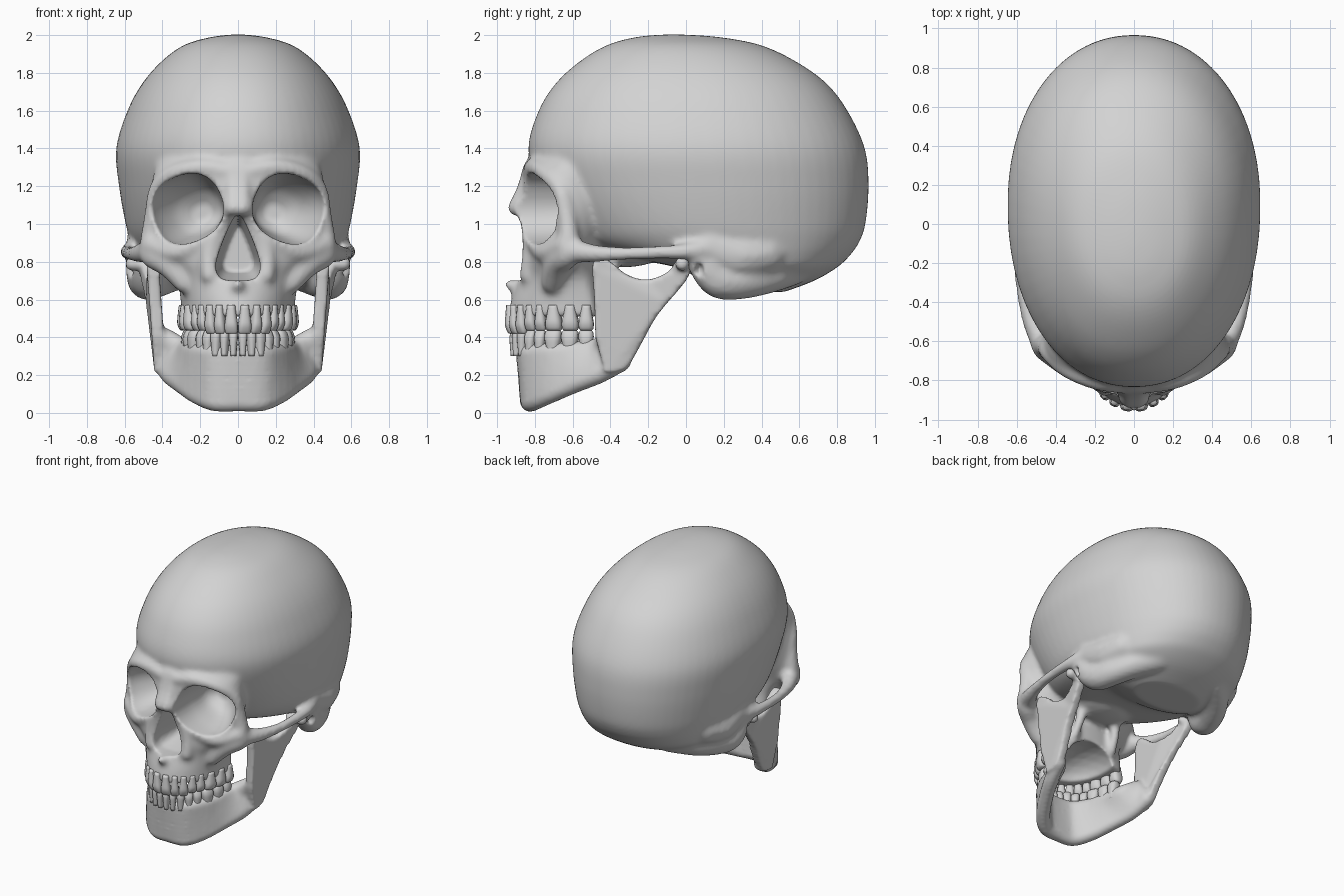
import bpy, bmesh, math
from mathutils import Vector, Matrix

cube = bpy.data.objects.get("Cube")
if cube:
    bpy.data.objects.remove(cube)

bone = bpy.data.materials.new("bone grey")
bone.use_nodes = True
bone.diffuse_color = (0.65, 0.65, 0.65, 1)
bone.node_tree.nodes["Principled BSDF"].inputs["Base Color"].default_value = (0.65, 0.65, 0.65, 1)


# ---- helpers ----
def spline(points, n=6):
    """Smooth curve through tuples of any length."""
    p = [Vector(q) for q in [points[0], *points, points[-1]]]
    out = []
    for a, b, c, d in zip(p, p[1:], p[2:], p[3:]):
        for i in range(n):
            t = i / n
            out.append(0.5 * (2 * b + (c - a) * t + (2 * a - 5 * b + 4 * c - d) * t ** 2
                              + (3 * b - a - 3 * c + d) * t ** 3))
    return out + [p[-1]]


def power(v, n):
    return math.copysign(abs(v) ** (2 / n), v)


def circle(count, n):
    """Unit superellipse points."""
    angles = [2 * math.pi * (k + 0.5) / count for k in range(count)]
    return [(power(math.cos(a), n), power(math.sin(a), n)) for a in angles]


def loft(bm, rings):
    loops = [[bm.verts.new(p) for p in ring] for ring in rings]
    for lo, hi in zip(loops, loops[1:]):
        for k in range(len(lo)):
            j = (k + 1) % len(lo)
            bm.faces.new((lo[k], lo[j], hi[j], hi[k]))
    bm.faces.new(loops[0][::-1])
    bm.faces.new(loops[-1])


def stack(bm, levels, n):
    """Horizontal ovals: height, front, middle, back, half width."""
    rings = []
    for z, front, mid, back, half in spline(levels):
        rings.append([(half * c, mid + (back - mid if s > 0 else mid - front) * s, z)
                      for c, s in circle(64, n)])
    loft(bm, rings)


def blob(bm, centre, size, mirror=True, detail=3):
    for side in (1, -1) if mirror else (1,):
        place = Matrix.Translation((side * centre[0], centre[1], centre[2]))
        bmesh.ops.create_icosphere(bm, subdivisions=detail, radius=1,
                                   matrix=place @ Matrix.Diagonal((*size, 1)))


def chain(bm, points, mirror=True):
    """Rounded rod through (x, y, z, radius) points."""
    for x, y, z, r in spline(points, 10):
        blob(bm, (x, y, z), (r, r, r), mirror, 2)


def make(name, bm):
    bmesh.ops.recalc_face_normals(bm, faces=bm.faces[:])
    mesh = bpy.data.meshes.new(name)
    bm.to_mesh(mesh)
    bm.free()
    ob = bpy.data.objects.new(name, mesh)
    bpy.context.collection.objects.link(ob)
    mesh.materials.append(bone)
    mesh.shade_smooth()
    return ob


def fuse(ob, voxel, rounds):
    remesh = ob.modifiers.new("Fuse", 'REMESH')
    remesh.mode = 'VOXEL'
    remesh.voxel_size = voxel
    smooth = ob.modifiers.new("Soften", 'SMOOTH')
    smooth.factor = 0.5
    smooth.iterations = rounds


def bake(ob):
    bpy.context.view_layer.update()
    graph = bpy.context.evaluated_depsgraph_get()
    mesh = bpy.data.meshes.new_from_object(ob.evaluated_get(graph))
    ob.modifiers.clear()
    ob.data = mesh
    mesh.materials.clear()
    mesh.materials.append(bone)
    mesh.shade_smooth()


# ---- cranium: braincase, face block, ridges and arches ----
bm = bmesh.new()
stack(bm, [(0.64, 0.2, 0.35, 0.52, 0.26), (0.7, 0.08, 0.34, 0.68, 0.4),
           (0.77, -0.05, 0.32, 0.8, 0.5), (0.83, -0.35, 0.25, 0.865, 0.54),
           (0.9, -0.56, 0.2, 0.915, 0.565), (1.0, -0.66, 0.15, 0.95, 0.595),
           (1.2, -0.78, 0.12, 0.967, 0.63), (1.4, -0.835, 0.09, 0.947, 0.645),
           (1.6, -0.78, 0.07, 0.855, 0.585), (1.75, -0.685, 0.05, 0.738, 0.503),
           (1.87, -0.55, 0.02, 0.565, 0.395), (1.95, -0.41, -0.02, 0.385, 0.28),
           (1.99, -0.26, -0.06, 0.17, 0.14), (2.003, -0.12, -0.06, -0.02, 0.03)], 2.12)
stack(bm, [(0.51, -0.94, -0.5, -0.44, 0.3), (0.6, -0.925, -0.52, -0.44, 0.305),
           (0.72, -0.885, -0.57, -0.44, 0.33), (0.82, -0.86, -0.62, -0.45, 0.41),
           (0.95, -0.855, -0.62, -0.4, 0.455), (1.1, -0.86, -0.62, -0.35, 0.465),
           (1.25, -0.86, -0.62, -0.35, 0.45), (1.33, -0.83, -0.6, -0.35, 0.42),
           (1.44, -0.76, -0.55, -0.35, 0.34)], 2)
blob(bm, (0, -0.33, 0.88), (0.24, 0.24, 0.11), False)
# mastoid ridge running back under the skull
chain(bm, [(0.52, 0.08, 0.8, 0.08), (0.49, 0.17, 0.705, 0.1), (0.45, 0.3, 0.7, 0.1),
           (0.37, 0.44, 0.73, 0.1), (0.25, 0.56, 0.77, 0.1)])
chain(bm, [(0.5, 0.12, 0.88, 0.1), (0.48, 0.28, 0.83, 0.12), (0.44, 0.42, 0.85, 0.12)])
# brow and outer eye socket rim
chain(bm, [(0.06, -0.82, 1.28, 0.05), (0.2, -0.8, 1.3, 0.05), (0.34, -0.74, 1.265, 0.05),
           (0.425, -0.665, 1.18, 0.05), (0.45, -0.63, 1.03, 0.052), (0.46, -0.62, 0.92, 0.06)])
# lower socket rim and cheekbone
chain(bm, [(0.46, -0.64, 0.89, 0.06), (0.32, -0.745, 0.85, 0.055), (0.17, -0.81, 0.92, 0.05)])
chain(bm, [(0.46, -0.62, 0.91, 0.055), (0.455, -0.625, 0.84, 0.07), (0.37, -0.68, 0.79, 0.072),
           (0.28, -0.71, 0.69, 0.06)])
# cheek arch
chain(bm, [(0.46, -0.61, 0.86, 0.07), (0.525, -0.49, 0.845, 0.05), (0.57, -0.32, 0.843, 0.038),
           (0.585, -0.15, 0.85, 0.038), (0.58, 0, 0.855, 0.045), (0.54, 0.12, 0.87, 0.06)])
# nasal bones, opening edges, spine
chain(bm, [(0.02, -0.82, 1.3, 0.045), (0.025, -0.855, 1.18, 0.045), (0.025, -0.9, 1.085, 0.047)])
chain(bm, [(0.065, -0.86, 1.09, 0.048), (0.11, -0.825, 0.97, 0.05), (0.15, -0.82, 0.85, 0.05),
           (0.15, -0.835, 0.73, 0.05)])
chain(bm, [(0, -0.88, 0.655, 0.045), (0, -0.935, 0.68, 0.03)], False)
# wing plates behind the palate
chain(bm, [(0.14, -0.38, 0.86, 0.05), (0.16, -0.4, 0.72, 0.035), (0.17, -0.45, 0.62, 0.035)])
cranium = make("cranium", bm)
fuse(cranium, 0.016, 7)
bake(cranium)

# ---- openings: eye sockets, nose, palate, ears ----
bm = bmesh.new()
tilt = math.radians(-24)
for side in (1, -1):
    rings = []
    for y, size, cx, cz in spline([(-1.1, 1.0, 0.278, 1.08), (-0.8, 1, 0.275, 1.08),
                                   (-0.66, 0.92, 0.26, 1.08), (-0.52, 0.65, 0.215, 1.07),
                                   (-0.45, 0.25, 0.19, 1.06)]):
        ring = []
        for c, s in circle(40, 2.35):
            u, w = 0.197 * size * c, 0.178 * size * s
            ring.append((side * (cx + u * math.cos(tilt) - w * math.sin(tilt)), y,
                         cz + u * math.sin(tilt) + w * math.cos(tilt)))
        rings.append(ring)
    loft(bm, rings)
half = spline([(0.012, 1.05), (0.045, 0.99), (0.09, 0.88), (0.118, 0.78), (0.095, 0.715), (0.03, 0.7)], 4)
outline = [(x, z) for x, z in half] + [(-x, z) for x, z in reversed(half)]
loft(bm, [[(x * f, y, 0.85 + (z - 0.85) * f) for x, z in outline]
          for y, f in ((-1.1, 1), (-0.8, 1), (-0.6, 0.7))])
blob(bm, (0, -0.55, 0.47), (0.21, 0.31, 0.17), False)
blob(bm, (0.61, 0.07, 0.755), (0.07, 0.028, 0.045))
cutter = make("opening_cutter", bm)
cutter.hide_render = True
cut = cranium.modifiers.new("Openings", 'BOOLEAN')
cut.operation = 'DIFFERENCE'
cut.solver = 'EXACT'
cut.object = cutter
fuse(cranium, 0.014, 2)
bake(cranium)
bpy.data.objects.remove(cutter)

# ---- lower jaw: body swept from bottom edge to tooth line, then upright branches ----
bm = bmesh.new()
body = [(0, -0.83, 0.063, 0, -0.85, 0.31), (0.12, -0.815, 0.063, 0.12, -0.83, 0.31),
        (0.215, -0.73, 0.1, 0.2, -0.74, 0.315), (0.295, -0.6, 0.155, 0.25, -0.62, 0.32),
        (0.365, -0.46, 0.21, 0.29, -0.47, 0.34), (0.4, -0.34, 0.275, 0.38, -0.42, 0.39)]
for station in spline(body, 6):
    low, high = Vector(station[:3]), Vector(station[3:])
    for i in range(8):
        blob(bm, low.lerp(high, i / 7), (0.052, 0.052, 0.058), True, 2)
branch = spline([(-0.43, 0.22), (-0.32, 0.235), (-0.24, 0.36), (-0.15, 0.52), (0, 0.7), (0.025, 0.79),
                 (-0.04, 0.82), (-0.09, 0.75), (-0.2, 0.705), (-0.31, 0.73), (-0.4, 0.8),
                 (-0.46, 0.825), (-0.495, 0.78), (-0.485, 0.6), (-0.48, 0.4)], 3)
for side in (1, -1):
    loft(bm, [[(side * (0.41 + 0.07 * (z - 0.2) + 0.2 * max(0, y + 0.2) + dx), y, z) for y, z in branch]
              for dx in (-0.032, 0.032)])
chain(bm, [(0.46, -0.02, 0.79, 0.036), (0.56, -0.02, 0.79, 0.04)])
jaw = make("lower_jaw", bm)
fuse(jaw, 0.013, 7)
bake(jaw)


# ---- teeth, walked along each dental arch ----
def teeth(name, widths, sx, sy, root, front_tip, back_tip):
    bm = bmesh.new()
    targets, total = [], 0
    for w in widths:
        targets.append(total + w / 2)
        total += w
    length, a, step = 0, 0, 0.002
    for i, (w, target) in enumerate(zip(widths, targets)):
        while length < target:
            length += math.hypot(sx * math.cos(a), sy * math.sin(a)) * step
            a += step
        along = Vector((sx * math.cos(a), sy * math.sin(a))).normalized()
        across = Vector((along.y, -along.x))
        molar = i > 4
        depth = 0.043 if molar else 0.031
        tip = back_tip if i > 2 else front_tip
        for side in (1, -1):
            rings = []
            for t, wide, deep in spline([(0, 0.6, 0.8), (0.4, 0.82, 0.95), (0.7, 1, 1),
                                         (0.92, 0.96, 0.8 if molar else 0.6),
                                         (1, 0.78, 0.55 if molar else 0.3)], 3):
                ring = []
                for c, s in circle(12, 2.8):
                    p = along * (c * w * 0.5 * wide) + across * (s * depth * deep)
                    ring.append((side * (sx * math.sin(a) + p.x), -0.49 - sy * math.cos(a) + p.y,
                                 root + (tip - root) * t))
                rings.append(ring)
            loft(bm, rings)
    make(name, bm)


teeth("upper_teeth", [0.07, 0.058, 0.062, 0.062, 0.062, 0.09, 0.09, 0.08], 0.28, 0.44, 0.57, 0.42, 0.437)
teeth("lower_teeth", [0.047, 0.048, 0.057, 0.06, 0.062, 0.092, 0.092, 0.08], 0.26, 0.415, 0.3, 0.45, 0.436)
